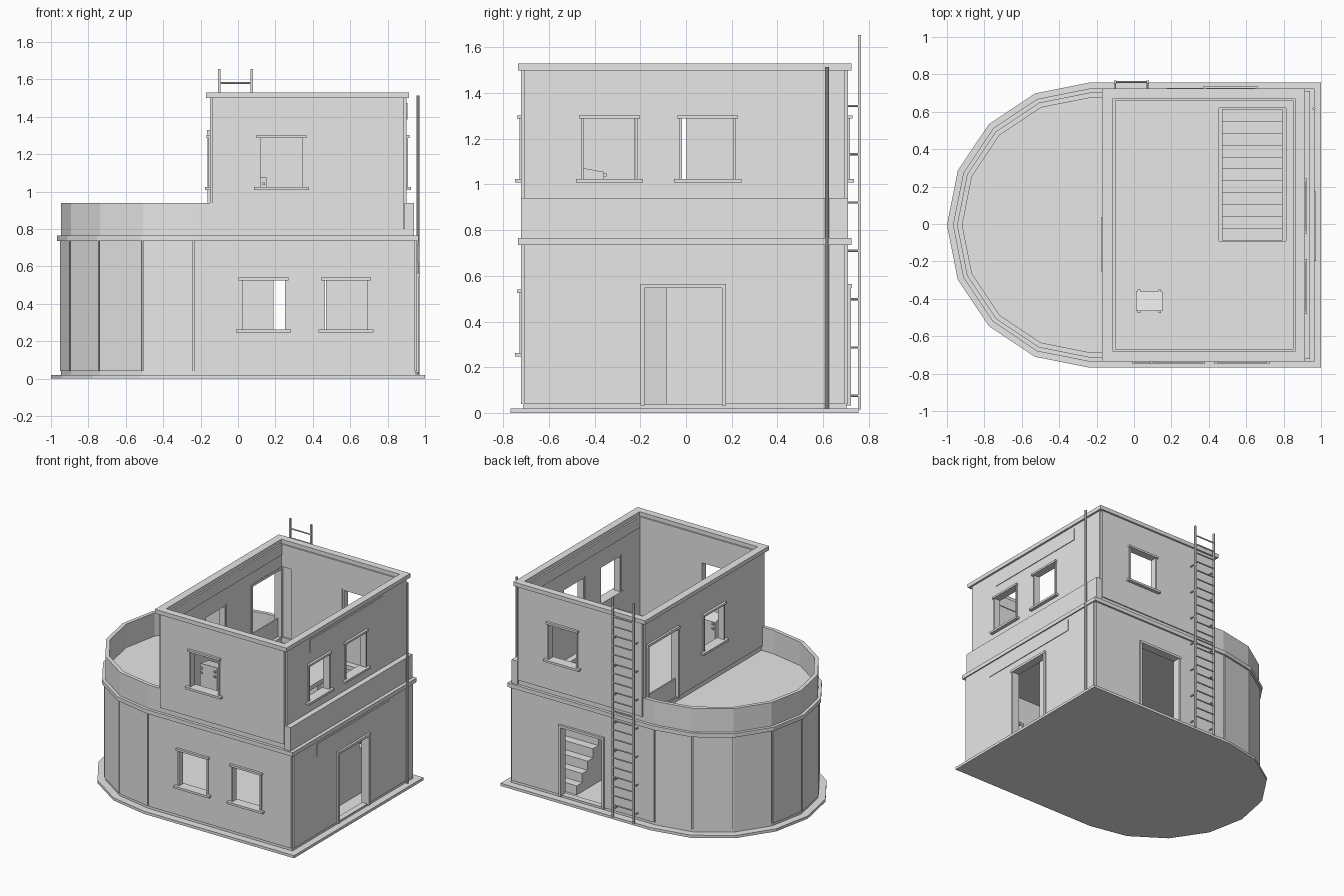
import bpy, bmesh, math
from mathutils import Matrix, Vector

cube = bpy.data.objects.get("Cube")
if cube:
    bpy.data.objects.remove(cube, do_unlink=True)

plaster = bpy.data.materials.new("plain_grey")
plaster.use_nodes = True
plaster.diffuse_color = (0.8, 0.8, 0.8, 1)
plaster.node_tree.nodes["Principled BSDF"].inputs["Base Color"].default_value = (0.8, 0.8, 0.8, 1)

CX, CY = -0.238, -0.006          # centre of the rounded end
STEP = math.pi / 8


def finish(name, bm):
    bmesh.ops.recalc_face_normals(bm, faces=bm.faces)
    mesh = bpy.data.meshes.new(name)
    bm.to_mesh(mesh)
    bm.free()
    mesh.materials.append(plaster)
    ob = bpy.data.objects.new(name, mesh)
    bpy.context.collection.objects.link(ob)
    return ob


def add_box(bm, x0, x1, y0, y1, z0, z1, turn=None):
    m = Matrix.Translation(((x0 + x1) / 2, (y0 + y1) / 2, (z0 + z1) / 2))
    if turn is not None:
        m = m @ Matrix.Rotation(turn, 4, "Z")
    m = m @ Matrix.Diagonal((abs(x1 - x0), abs(y1 - y0), z1 - z0, 1))
    bmesh.ops.create_cube(bm, size=1, matrix=m)


def boxes(name, items):
    bm = bmesh.new()
    for item in items:
        add_box(bm, *item)
    return finish(name, bm)


def add_rod(bm, a, b, radius, sides=8):
    a, b = Vector(a), Vector(b)
    d = b - a
    m = Matrix.Translation((a + b) / 2) @ d.to_track_quat("Z", "Y").to_matrix().to_4x4()
    bmesh.ops.create_cone(bm, cap_ends=True, segments=sides, radius1=radius,
                          radius2=radius, depth=d.length, matrix=m)


def round_plan(r, right):
    arc = [(CX + r * math.cos(math.pi / 2 + i * STEP), CY + r * math.sin(math.pi / 2 + i * STEP))
           for i in range(9)]
    return arc + [(right, CY - r), (right, CY + r)]


def box_plan(x0, x1, r):
    return [(x0, CY + r), (x0, CY - r), (x1, CY - r), (x1, CY + r)]


def slab(name, plan, z0, z1):
    bm = bmesh.new()
    low, top = ([bm.verts.new((x, y, z)) for x, y in plan] for z in (z0, z1))
    bm.faces.new(low)
    bm.faces.new(top)
    for i in range(len(plan)):
        j = (i + 1) % len(plan)
        bm.faces.new((low[i], low[j], top[j], top[i]))
    return finish(name, bm)


def ring(name, outer, inner, z0, z1):
    bm = bmesh.new()
    loops = [[bm.verts.new((x, y, z)) for x, y in plan]
             for plan, z in ((outer, z0), (outer, z1), (inner, z1), (inner, z0))]
    for i in range(len(outer)):
        j = (i + 1) % len(outer)
        for k in range(4):
            a, b = loops[k], loops[(k + 1) % 4]
            bm.faces.new((a[i], a[j], b[j], b[i]))
    return finish(name, bm)


def cut(target, items):
    cutter = boxes("cutter", items)
    cutter.hide_render = True
    mod = target.modifiers.new("openings", "BOOLEAN")
    mod.object, mod.operation, mod.solver = cutter, "DIFFERENCE", "EXACT"
    bpy.context.view_layer.objects.active = target
    bpy.ops.object.modifier_apply(modifier=mod.name)
    bpy.data.objects.remove(cutter, do_unlink=True)


# Wall planes
R = 0.716
LOW_X, UP_X0, UP_X1 = 0.957, -0.15, 0.9
FRONT, BACK = ("y", -1, CY - R), ("y", 1, CY + R)
LOW_RIGHT, UP_RIGHT, UP_LEFT = ("x", 1, LOW_X), ("x", 1, UP_X1), ("x", -1, UP_X0)


def on_wall(wall, u0, u1, d0, d1, z0, z1):
    """Box given by its span along a wall and its distance outward from it."""
    axis, sign, plane = wall
    a, b = sorted((plane + sign * d0, plane + sign * d1))
    return (u0, u1, a, b, z0, z1) if axis == "y" else (a, b, u0, u1, z0, z1)


def window(name, wall, c, z0):
    h, z1, t = 0.125, z0 + 0.275, 0.012
    boxes(name + "_frame", [
        on_wall(wall, c - h, c - h + t, -0.042, 0.008, z0, z1),
        on_wall(wall, c + h - t, c + h, -0.042, 0.008, z0, z1),
        on_wall(wall, c - h - 0.008, c + h + 0.008, -0.042, 0.018, z1 - t, z1 + 0.003)])
    boxes(name + "_sill", [on_wall(wall, c - 0.147, c + 0.147, -0.05, 0.026, z0 - 0.016, z0)])
    return on_wall(wall, c - h, c + h, -0.12, 0.05, z0, z1)


def door(name, wall, c, z0):
    h, z1, t = 0.187, z0 + 0.525, 0.018
    boxes(name + "_frame", [
        on_wall(wall, c - h, c - h + t, -0.048, 0.012, z0 - 0.008, z1),
        on_wall(wall, c + h - t, c + h, -0.048, 0.012, z0 - 0.008, z1),
        on_wall(wall, c - h, c + h, -0.048, 0.016, z1 - t, z1)])
    return on_wall(wall, c - h, c + h, -0.12, 0.05, z0, z1)


def corner_notches(x, z0, z1):
    s = 0.014
    return [(x - s, x + s, y - s, y + s, z0 - 0.01, z1 + 0.01) for y in (CY - R, CY + R)]


# Ground floor
slab("base_slab", round_plan(0.762, 1.0), 0, 0.02)
ring("ground_plinth", round_plan(R - 0.008, LOW_X - 0.008), round_plan(R - 0.045, LOW_X - 0.045), 0.02, 0.04)
ground_walls = ring("ground_walls", round_plan(R, LOW_X), round_plan(R - 0.045, LOW_X - 0.045), 0.04, 0.735)
grooves = []
for i in range(9):
    a = math.pi / 2 + i * STEP
    x, y = CX + R * math.cos(a), CY + R * math.sin(a)
    grooves.append((x - 0.01, x + 0.01, y - 0.005, y + 0.005, 0.03, 0.745, a))
cut(ground_walls, grooves + corner_notches(LOW_X, 0.04, 0.735) + [
    window("lower_front_window_a", FRONT, 0.137, 0.262),
    window("lower_front_window_b", FRONT, 0.577, 0.262),
    door("right_door", LOW_RIGHT, -0.012, 0.04),
    door("back_door", BACK, 0.36, 0.04)])

# Upper floor deck with stair opening, and terrace parapet
deck = slab("upper_deck", round_plan(0.73, 0.966), 0.735, 0.765)
cut(deck, [(0.455, 0.812, -0.09, 0.62, 0.7, 0.8)])
ring_out, ring_in = round_plan(0.708, UP_X0 + 0.02), round_plan(0.68, UP_X0 + 0.01)
terrace = ring("terrace_parapet", ring_out, ring_in, 0.765, 0.94)
cut(terrace, [(UP_X0 + 0.002, UP_X0 + 0.1, -0.9, 0.9, 0.7, 1.0),
              (UP_X0 - 0.03, UP_X0 + 0.004, CY - 0.68, CY + 0.68, 0.7, 1.0)])
boxes("right_parapet_band", [(UP_X1 - 0.01, 0.94, CY - R, CY + R, 0.765, 0.94)])

# Upper floor walls
inner = box_plan(-0.106, 0.855, R - 0.044)
ring("upper_plinth", box_plan(UP_X0 + 0.008, UP_X1 - 0.008, R - 0.008), inner, 0.765, 0.8)
upper_walls = ring("upper_walls", box_plan(UP_X0, UP_X1, R), inner, 0.8, 1.5)
cut(upper_walls, corner_notches(UP_X0, 0.8, 1.5) + corner_notches(UP_X1, 0.8, 1.5) + [
    window("upper_front_window", FRONT, 0.232, 1.025),
    window("upper_back_window", BACK, 0.517, 1.025),
    window("upper_right_window_a", UP_RIGHT, -0.335, 1.025),
    window("upper_right_window_b", UP_RIGHT, 0.095, 1.025),
    window("upper_left_window", UP_LEFT, -0.11, 1.025),
    door("terrace_door", UP_LEFT, 0.49, 0.805)])
ring("roof_cornice", box_plan(-0.17, 0.915, 0.73), box_plan(-0.112, 0.861, 0.677), 1.5, 1.53)
ring("inner_cornice_band", box_plan(-0.11, 0.859, R - 0.04), box_plan(-0.1, 0.849, R - 0.05), 1.42, 1.5)

# Blank fascia boards on the right side
for name, wall, z in (("lower_fascia", LOW_RIGHT, 0.625), ("upper_fascia", UP_RIGHT, 1.385)):
    boxes(name, [on_wall(wall, -0.445, 0.42, -0.004, 0.005, z, z + 0.09)])

# Solid staircase rising toward the front
COUNT, Y0, Y1 = 11, 0.615, -0.088
run, rise = (Y0 - Y1) / COUNT, 0.745 / COUNT
profile = [(Y0, 0.02)]
for i in range(COUNT):
    z = 0.02 + (i + 1) * rise
    profile += [(Y0 - i * run, z), (Y0 - (i + 1) * run, z)]
profile.append((Y1, 0.02))
bm = bmesh.new()
face = bm.faces.new([bm.verts.new((0.47, y, z)) for y, z in profile])
side = bmesh.ops.extrude_face_region(bm, geom=[face])
bmesh.ops.translate(bm, vec=(0.325, 0, 0), verts=[v for v in side["geom"] if isinstance(v, bmesh.types.BMVert)])
finish("staircase", bm)

# Small console on the upper floor
bm = bmesh.new()
add_box(bm, 0.012, 0.152, -0.465, -0.36, 0.765, 1.075)
for v in bm.verts:
    if v.co.z > 1 and v.co.y > -0.4:
        v.co.z -= 0.02
finish("console", bm)
boxes("console_knobs", [(x, x + 0.014, y, y + 0.014, z, z + 0.014)
                        for x in (0.02, 0.13) for y in (-0.475, -0.363) for z in (1.0, 1.035)])

# Ladder on the back wall
LX0, LX1, LY = -0.1, 0.073, 0.759
bm = bmesh.new()
for x in (LX0, LX1):
    add_box(bm, x - 0.006, x + 0.006, LY - 0.007, LY + 0.007, 0.015, 1.655)
    for k in range(7):
        z = 0.075 + k * 0.2115
        add_rod(bm, (x, CY + R - 0.01, z), (x, LY, z), 0.005)
for k in range(22):
    z = 1.58 - k * 0.07
    add_rod(bm, (LX0, LY, z), (LX1, LY, z), 0.005)
finish("ladder", bm)

# Drainpipe on the right side
bm = bmesh.new()
add_rod(bm, (0.962, 0.617, 0.02), (0.962, 0.617, 1.515), 0.008, 10)
finish("drainpipe", bm)
